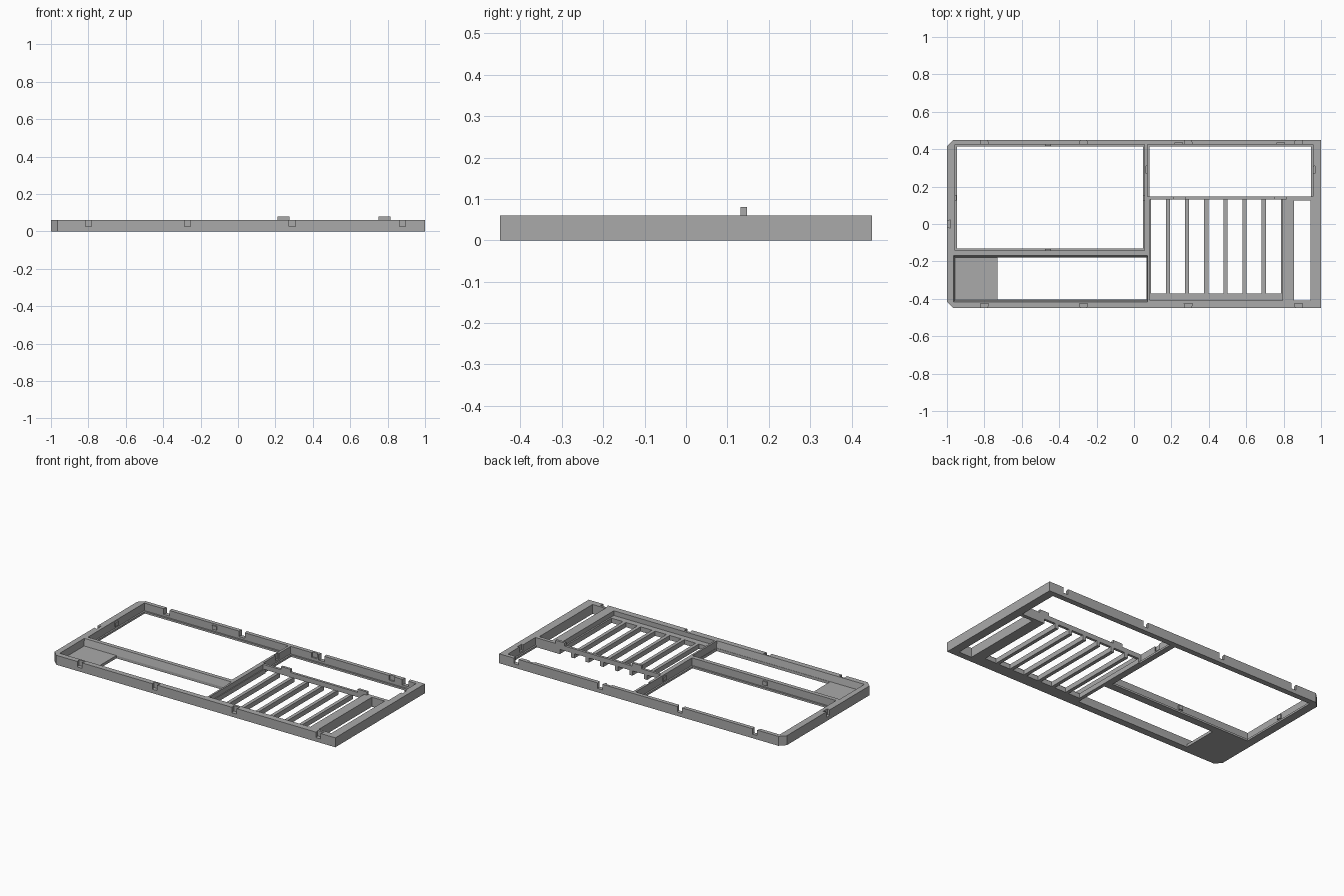
import bpy, bmesh

cube = bpy.data.objects.get("Cube")
if cube:
    bpy.data.objects.remove(cube, do_unlink=True)

grey = bpy.data.materials.new("plain_grey")
grey.use_nodes = True
grey.diffuse_color = (0.4, 0.4, 0.4, 1)
grey.node_tree.nodes["Principled BSDF"].inputs["Base Color"].default_value = (0.4, 0.4, 0.4, 1)

H = 0.06          # frame height
TOP = H + 0.02    # cutters reach above the frame
LOW = -0.02       # and below it


def prism(name, top, z0, z1, bottom=None):
    """Solid between two matching outlines."""
    bm = bmesh.new()
    lower = [bm.verts.new((x, y, z0)) for x, y in (bottom or top)]
    upper = [bm.verts.new((x, y, z1)) for x, y in top]
    bm.faces.new(lower)
    bm.faces.new(upper)
    n = len(top)
    for i in range(n):
        j = (i + 1) % n
        bm.faces.new((lower[i], lower[j], upper[j], upper[i]))
    bmesh.ops.recalc_face_normals(bm, faces=bm.faces)
    mesh = bpy.data.meshes.new(name)
    bm.to_mesh(mesh)
    bm.free()
    mesh.materials.append(grey)
    obj = bpy.data.objects.new(name, mesh)
    bpy.context.collection.objects.link(obj)
    return obj


def rect(x0, x1, y0, y1):
    return [(x0, y0), (x1, y0), (x1, y1), (x0, y1)]


def cut(outline, z0, z1=TOP, bottom=None):
    """Subtract a prism from the frame."""
    tool = prism("cutter", outline, z0, z1, bottom)
    mod = frame.modifiers.new("cut", 'BOOLEAN')
    mod.operation = 'DIFFERENCE'
    mod.solver = 'EXACT'
    mod.object = tool
    bpy.context.view_layer.objects.active = frame
    bpy.ops.object.modifier_apply(modifier=mod.name)
    bpy.data.objects.remove(tool, do_unlink=True)


def dovetail(x, y, dx, dy, depth=0.025):
    """Joint slot entering the wall at (x, y) in direction (dx, dy)."""
    pts = [(-0.005, 0.015), (depth, 0.022), (depth, -0.022), (-0.005, -0.015)]
    cut([(x + d * dx - w * dy, y + d * dy + w * dx) for d, w in pts], 0.025)


# Frame slab with two chamfered corners
C = 0.035
frame = prism("frame", [(-1, -0.45 + C), (-1 + C, -0.45), (1, -0.45),
                        (1, 0.45), (-1 + C, 0.45), (-1, 0.45 - C)], 0, H)

# Two windows, each with a narrow ledge at the bottom
for x0, x1, y0, y1 in ((-0.957, 0.057, -0.142, 0.425), (0.073, 0.957, 0.148, 0.425)):
    cut(rect(x0, x1, y0, y1), 0.012)
    e = 0.01
    cut(rect(x0 + e, x1 - e, y0 + (e if x0 < 0 else -0), y1 - e), LOW)

# Tray with a sloped back wall, a floor at one end and an opening
cut(rect(-0.967, 0.075, -0.42, -0.163), 0.018,
    bottom=rect(-0.957, 0.07, -0.407, -0.18))
cut(rect(-0.73, 0.068, -0.405, -0.18), LOW)

# Slatted bay: sunken slats, open slots that pass under the rear rail
cut(rect(0.085, 0.795, -0.41, 0.132), 0.03)
PITCH = 0.1025
for i in range(7):
    x = 0.09 + i * PITCH
    cut(rect(x, x + 0.08, -0.372, 0.152), LOW, 0.03)

# Side slot
cut(rect(0.855, 0.945, -0.41, 0.125), LOW)

# Joint slots along the outer edges and between the windows
for x in (-0.8, -0.27, 0.29, 0.88):
    dovetail(x, -0.45, 0, 1)
    dovetail(x, 0.45, 0, -1)
dovetail(-1, 0, 1, 0, 0.02)
dovetail(0.957, 0.29, 1, 0, 0.012)
dovetail(0.073, 0.29, -1, 0, 0.01)

# Shallow recesses in the back wall
for x in (0.24, 0.785):
    cut(rect(x - 0.02, x + 0.02, 0.42, 0.435), 0.03)

# Clips standing on the rear rail
for i, x in enumerate((0.243, 0.783)):
    prism(f"rail_clip_{i + 1}", rect(x - 0.033, x + 0.033, 0.132, 0.148), 0.05, 0.08)

# Snap bumps inside the large window
bumps = [rect(-0.475, -0.445, 0.417, 0.427), rect(-0.475, -0.445, -0.144, -0.134),
         rect(-0.959, -0.949, 0.125, 0.155), rect(0.049, 0.059, 0.125, 0.155)]
for i, outline in enumerate(bumps):
    prism(f"snap_bump_{i + 1}", outline, 0.025, 0.05)
